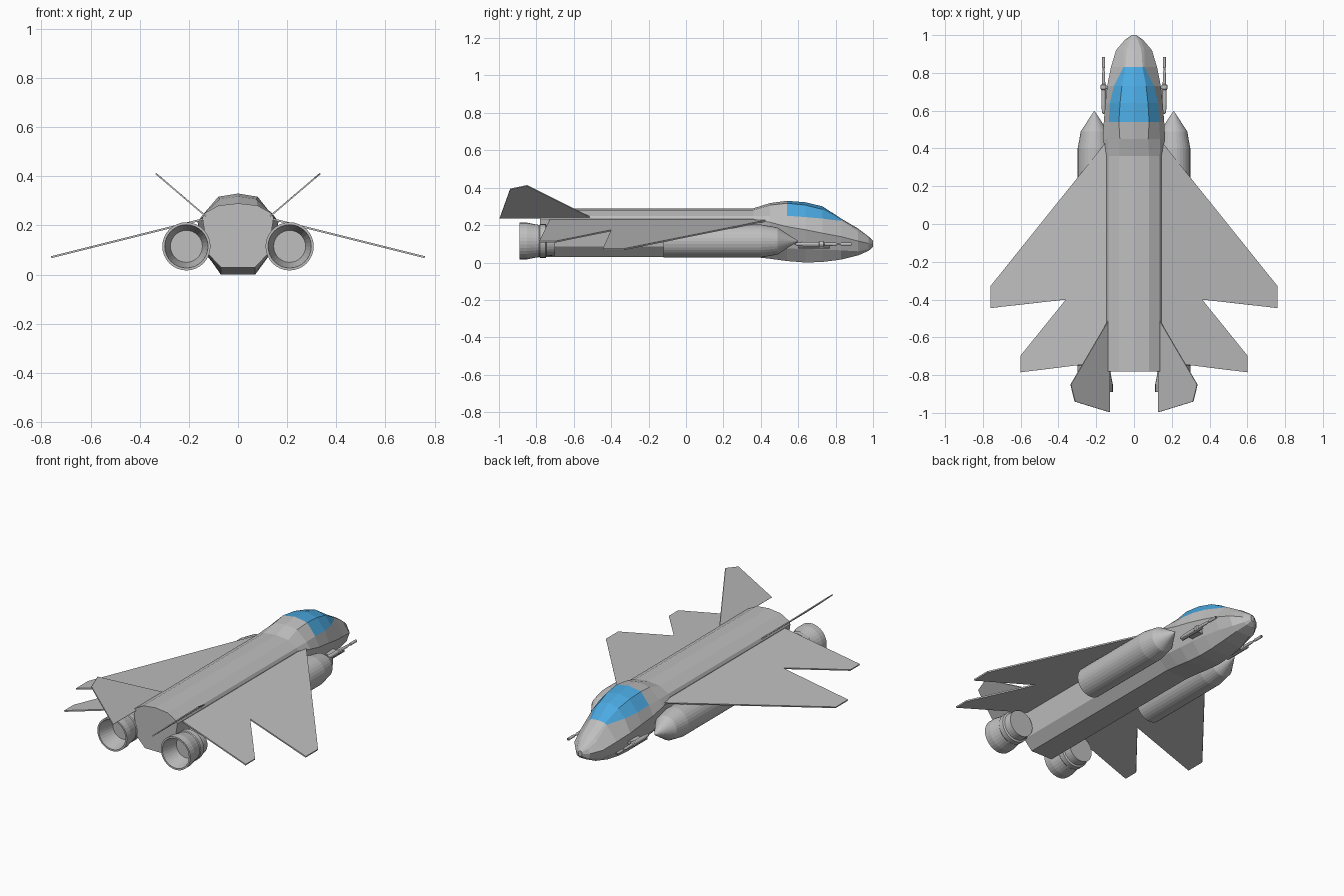
import bpy, bmesh, math
from mathutils import Vector

if "Cube" in bpy.data.objects:
    bpy.data.objects.remove(bpy.data.objects["Cube"])

def material(name, rgb):
    m = bpy.data.materials.new(name)
    m.diffuse_color = (*rgb, 1)
    m.use_nodes = True
    m.node_tree.nodes["Principled BSDF"].inputs["Base Color"].default_value = m.diffuse_color
    return m

GREY = material("hull grey", (0.52, 0.52, 0.52))
BLUE = material("canopy blue", (0.07, 0.40, 0.76))

def finish(name, bm, mats=(GREY,)):
    bmesh.ops.remove_doubles(bm, verts=bm.verts, dist=1e-5)
    bmesh.ops.recalc_face_normals(bm, faces=bm.faces)
    me = bpy.data.meshes.new(name)
    bm.to_mesh(me)
    bm.free()
    for m in mats:
        me.materials.append(m)
    ob = bpy.data.objects.new(name, me)
    bpy.context.collection.objects.link(ob)
    return ob

# Fuselage: y, top z, then four (x, z) points down the side and the belly corner
REAR = (.29, (.08, .281), (.136, .25), (.145, .232), (.122, .085), (.07, .03))
SECTIONS = [
    (-.78, *REAR),
    (.36, *REAR),
    (.45, .318, (.075, .307), (.138, .25), (.165, .215), (.128, .08), (.07, .02)),
    (.54, .33, (.08, .317), (.133, .25), (.16, .192), (.125, .075), (.07, .008)),
    (.64, .322, (.074, .307), (.128, .243), (.152, .175), (.12, .072), (.07, .0)),
    (.73, .30, (.064, .284), (.106, .235), (.142, .157), (.112, .07), (.067, .003)),
    (.83, .235, (.045, .23), (.056, .222), (.122, .138), (.098, .065), (.06, .016)),
    (.92, .182, (.04, .175), (.055, .16), (.095, .115), (.075, .06), (.045, .038)),
    (.975, .14, (.02, .137), (.035, .128), (.048, .102), (.04, .072), (.022, .062)),
    (1.0, .115, (.006, .115), (.01, .11), (.012, .1), (.01, .09), (.006, .083)),
]
bm = bmesh.new()
rings = []
for y, top, *side in SECTIONS:
    pts = [(0, top)] + side + [(-x, z) for x, z in reversed(side)]
    rings.append([bm.verts.new((x, y, z)) for x, z in pts])
for k, (a, b) in enumerate(zip(rings, rings[1:])):
    n = len(a)
    for i in range(n):
        j = (i + 1) % n
        f = bm.faces.new((a[i], a[j], b[j], b[i]))
        # glass covers the two upper strips on each side of the cockpit
        if 3 <= k <= 5 and i in (0, 1, n - 2, n - 1):
            f.material_index = 1
bm.faces.new(rings[0])
bm.faces.new(rings[-1])
finish("fuselage", bm, (GREY, BLUE))

def lathe(name, profile, cx, cz, sides=32):
    """Revolve (y, radius) points about a line along y."""
    bm = bmesh.new()
    loops = []
    for y, r in profile:
        if r == 0:
            loops.append([bm.verts.new((cx, y, cz))] * sides)
        else:
            loops.append([bm.verts.new((cx + r * math.cos(t), y, cz + r * math.sin(t)))
                          for t in (2 * math.pi * i / sides for i in range(sides))])
    for a, b in zip(loops, loops[1:]):
        for i in range(sides):
            j = (i + 1) % sides
            vs = list(dict.fromkeys((a[i], a[j], b[j], b[i])))
            bm.faces.new(vs)
    return finish(name, bm)

def plate(name, points, thick):
    """Thin flat panel from an outline, thickened evenly about its plane."""
    pts = [Vector(p) for p in points]
    nrm = (pts[1] - pts[0]).cross(pts[2] - pts[0]).normalized() * thick / 2
    bm = bmesh.new()
    up = [bm.verts.new(p + nrm) for p in pts]
    dn = [bm.verts.new(p - nrm) for p in pts]
    bm.faces.new(up)
    bm.faces.new(dn[::-1])
    for i in range(len(pts)):
        j = (i + 1) % len(pts)
        bm.faces.new((up[i], dn[i], dn[j], up[j]))
    return finish(name, bm)

def box(name, lo, hi):
    bm = bmesh.new()
    bmesh.ops.create_cube(bm, size=1)
    for v in bm.verts:
        v.co = [l + (c + .5) * (h - l) for l, h, c in zip(lo, hi, v.co)]
    return finish(name, bm)

WING = [(.13, .455), (.76, -.33), (.76, -.445), (.36, -.4),
        (.6, -.697), (.6, -.785), (.13, -.727)]
TAIL = [(.13, -.5, .237), (.335, -.85, .412), (.313, -.94, .393), (.13, -.996, .237)]
POD = [(-.12, 0), (-.12, .088), (.4, .088), (.49, .072), (.6, 0)]
NOZZLE = [(-.70, 0), (-.70, .078), (-.745, .08), (-.75, .09), (-.78, .09), (-.785, .086),
          (-.81, .09), (-.85, .098), (-.89, .098), (-.89, .088), (-.79, .065), (-.79, 0)]
GUN = [(.58, 0), (.59, .008), (.63, .012), (.71, .012), (.715, .016), (.735, .016),
       (.74, .009), (.80, .008), (.81, .005), (.825, .005), (.83, .008), (.885, .008),
       (.885, .004), (.86, 0)]

for s, side in ((1, "right"), (-1, "left")):
    # Double-pointed drooping wing
    plate(f"wing_{side}", [(s * x, y, .226 - .25 * (x - .14)) for x, y in WING], .008)
    # Canted tail fin
    plate(f"tail_fin_{side}", [(s * x, y, z) for x, y, z in TAIL], .006)
    # Engine pod and separate exhaust nozzle
    lathe(f"engine_pod_{side}", POD, s * .21, .115)
    lathe(f"nozzle_{side}", NOZZLE, s * .21, .115)
    # Nose gun, its lower tube and its mount
    lathe(f"gun_{side}", GUN, s * .161, .098, 12)
    lathe(f"gun_tube_{side}", [(.6, 0), (.6, .006), (.77, .006), (.77, 0)],
          s * .161, .082, 8)
    xs = sorted((s * .11, s * .162))
    box(f"gun_mount_{side}", (xs[0], .64, .084), (xs[1], .72, .104))
